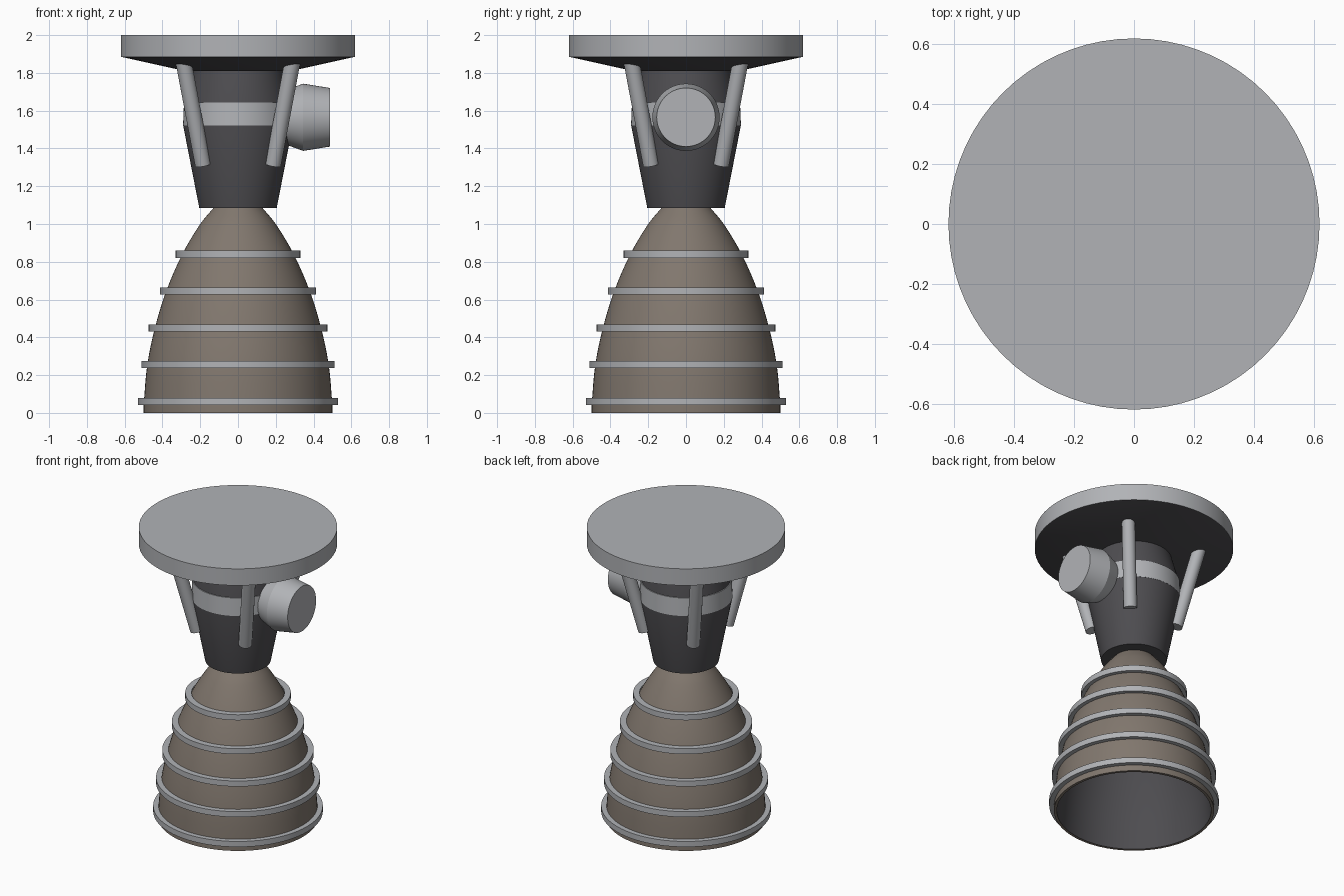
import bpy, math
from mathutils import Vector, Matrix

if "Cube" in bpy.data.objects:
    bpy.data.objects.remove(bpy.data.objects["Cube"])

SEG = 72


def material(name, color):
    m = bpy.data.materials.new(name)
    m.diffuse_color = (*color, 1)
    m.use_nodes = True
    m.node_tree.nodes["Principled BSDF"].inputs["Base Color"].default_value = m.diffuse_color
    return m


DARK = material("dark_metal", (0.075, 0.073, 0.08))
BROWN = material("warm_metal", (0.22, 0.185, 0.155))
GREY = material("grey_metal", (0.44, 0.45, 0.47))


def lathe(name, profile, mat, closed=False, caps=True, seg=SEG, matrix=None):
    """Revolve (radius, height) points, listed bottom to top, around z."""
    n = len(profile)
    verts = [(r * math.cos(2 * math.pi * i / seg), r * math.sin(2 * math.pi * i / seg), z)
             for r, z in profile for i in range(seg)]
    faces = []
    for k in range(n if closed else n - 1):
        a, b = k * seg, (k + 1) % n * seg
        for i in range(seg):
            j = (i + 1) % seg
            faces.append((a + i, a + j, b + j, b + i))
    if caps and not closed:
        faces.append(tuple(reversed(range(seg))))
        faces.append(tuple((n - 1) * seg + i for i in range(seg)))
    me = bpy.data.meshes.new(name)
    me.from_pydata(verts, [], faces)
    if matrix:
        me.transform(matrix)
    me.materials.append(mat)
    ob = bpy.data.objects.new(name, me)
    bpy.context.collection.objects.link(ob)
    bpy.ops.object.select_all(action='DESELECT')
    ob.select_set(True)
    bpy.context.view_layer.objects.active = ob
    bpy.ops.object.shade_smooth_by_angle(angle=math.radians(25))
    return ob


# Nozzle bell: smooth interpolation through a few outer wall points
BELL = [(0.50, 0.0), (0.498, 0.06), (0.48, 0.257), (0.44, 0.45), (0.38, 0.645),
        (0.295, 0.84), (0.20, 1.0), (0.13, 1.085), (0.11, 1.11)]


def bell_curve(steps=4):
    out = []
    for k in range(len(BELL) - 1):
        p1, p2 = BELL[k], BELL[k + 1]
        p0, p3 = BELL[max(k - 1, 0)], BELL[min(k + 2, len(BELL) - 1)]
        m1 = (p2[0] - p0[0]) / (p2[1] - p0[1])
        m2 = (p3[0] - p1[0]) / (p3[1] - p1[1])
        h = p2[1] - p1[1]
        for s in range(steps):
            t = s / steps
            r = ((2*t**3 - 3*t*t + 1) * p1[0] + (t**3 - 2*t*t + t) * h * m1
                 + (3*t*t - 2*t**3) * p2[0] + (t**3 - t*t) * h * m2)
            out.append((r, p1[1] + t * h))
    return out + [BELL[-1]]


outer = bell_curve()
inner = [(r - 0.018, z) for r, z in outer]
lathe("nozzle_bell", [inner[0]] + outer, BROWN, caps=False)
# Dark inside of the bell, facing inward
lathe("nozzle_lining", inner[::-1], DARK, caps=False)

# Stiffening rings around the bell
for i, (r, z) in enumerate([(0.53, 0.06), (0.512, 0.257), (0.473, 0.45),
                            (0.413, 0.645), (0.33, 0.84)]):
    lathe(f"nozzle_ring_{i + 1}", [(r - 0.04, z - 0.019), (r, z - 0.019),
                                   (r, z + 0.019), (r - 0.04, z + 0.019)], GREY, closed=True)

# Engine body, with a light band around its shoulder
lathe("engine_body", [(0.205, 1.085), (0.29, 1.52), (0.28, 1.645), (0.23, 1.83)], DARK)
lathe("body_band", [(0.27, 1.521), (0.291, 1.521), (0.286, 1.643), (0.27, 1.643)], GREY, closed=True)

# Mounting plate and its dark tapered underside
lathe("mounting_plate", [(0.62, 1.885), (0.62, 2.0)], GREY)
lathe("plate_underside", [(0.28, 1.81), (0.618, 1.885)], DARK)

# Four diagonal struts
for i in range(4):
    a = math.radians(45 + 90 * i)
    d = Vector((math.cos(a), math.sin(a), 0))
    low = d * 0.262 + Vector((0, 0, 1.312))
    high = d * 0.408 + Vector((0, 0, 1.86))
    axis = high - low
    mat = Matrix.Translation(low) @ axis.to_track_quat('Z', 'Y').to_matrix().to_4x4()
    lathe(f"strut_{i + 1}", [(0.042, 0), (0.042, axis.length)], GREY, seg=32, matrix=mat)

# Side pump, a short barrel pointing to +x
turn = Matrix.Translation((0, 0, 1.565)) @ Matrix.Rotation(math.pi / 2, 4, 'Y')
lathe("side_pump", [(0.12, 0.19), (0.145, 0.255), (0.178, 0.345), (0.155, 0.487)], GREY, matrix=turn)
